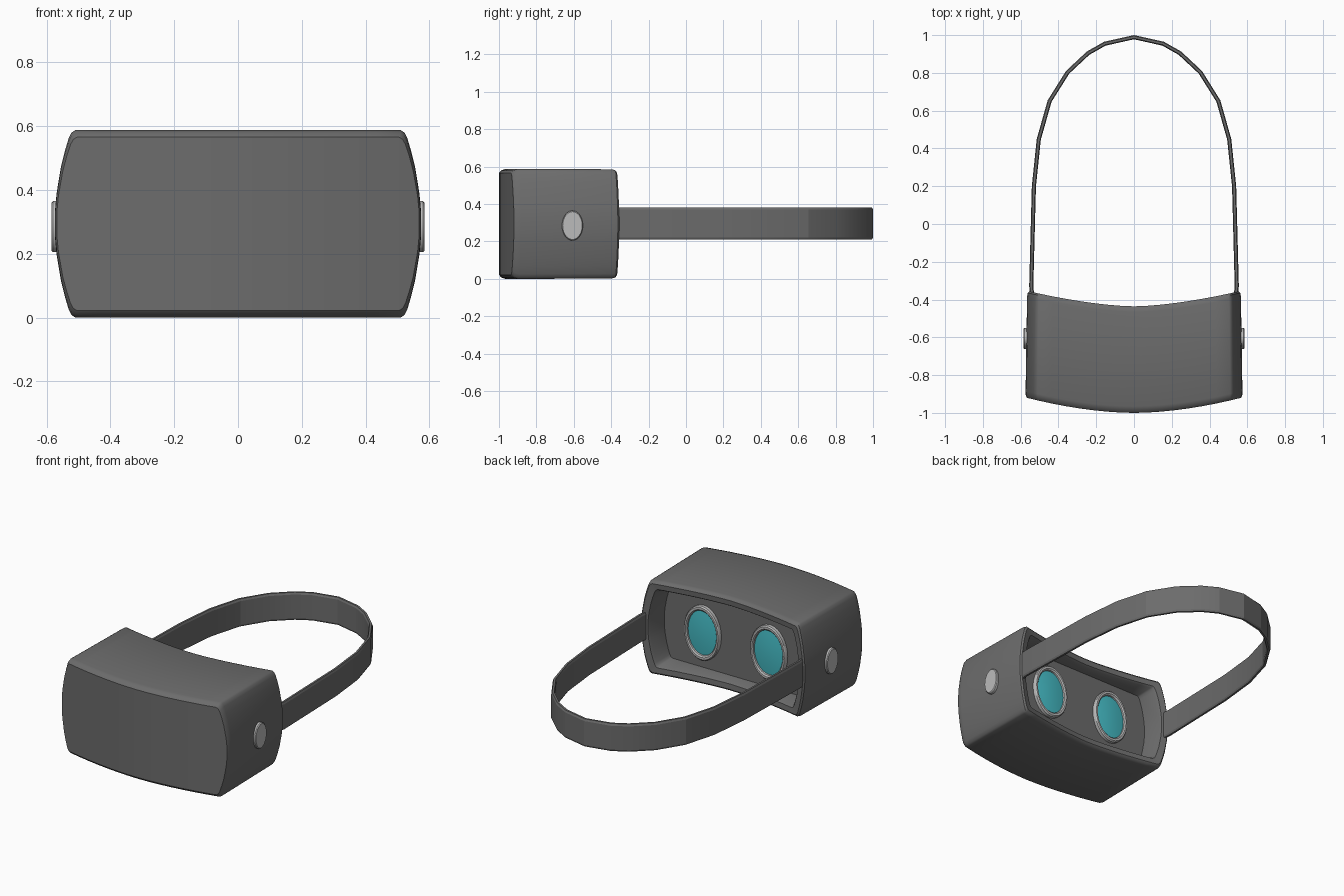
import bpy, bmesh, math
from mathutils import Vector

if "Cube" in bpy.data.objects:
    bpy.data.objects.remove(bpy.data.objects["Cube"])


def material(name, col):
    m = bpy.data.materials.new(name)
    m.diffuse_color = (*col, 1)
    m.use_nodes = True
    m.node_tree.nodes["Principled BSDF"].inputs["Base Color"].default_value = m.diffuse_color
    return m


DARK = material("dark_grey", (0.15, 0.15, 0.15))
LIGHT = material("light_grey", (0.5, 0.5, 0.5))
TEAL = material("teal_glass", (0.06, 0.5, 0.56))


def finish(name, bm, mat, angle):
    bmesh.ops.recalc_face_normals(bm, faces=bm.faces)
    me = bpy.data.meshes.new(name)
    bm.to_mesh(me)
    bm.free()
    ob = bpy.data.objects.new(name, me)
    bpy.context.collection.objects.link(ob)
    me.materials.append(mat)
    bpy.ops.object.select_all(action='DESELECT')
    ob.select_set(True)
    bpy.context.view_layer.objects.active = ob
    bpy.ops.object.shade_smooth_by_angle(angle=math.radians(angle))
    return ob


def bridge(bm, a, b, closed=True):
    n = len(a)
    for i in range(n if closed else n - 1):
        j = (i + 1) % n
        bm.faces.new((a[i], a[j], b[j], b[i]))


# Housing: bulged-side outline lofted front to back, then into the face recess
W, H, ZC = 0.575, 0.294, 0.294
side = [(0.51, 0.294), (0.522, 0.286), (0.531, 0.268), (0.543, 0.228),
        (0.555, 0.18), (0.569, 0.095), (0.574, 0.04)]
top = [(-x, z) for x, z in reversed(side)]
top += [(-0.51 + 1.02 * i / 14, 0.294) for i in range(1, 14)] + side
outline = top + [(x, -z) for x, z in reversed(top)]


def front(x):
    return -1.0 + 0.082 * abs(x / W) ** 1.8


def back(x):
    return -0.436 + 0.084 * abs(x / W) ** 1.6


bm = bmesh.new()
# inset in x, inset in z, y function
rings = [(0.006, 0.022, lambda x: front(x)),
         (0.001, 0.008, lambda x: front(x) + 0.012),
         (0.0, 0.0, lambda x: front(x) + 0.035),
         (0.008, 0.002, lambda x: back(x) - 0.03),
         (0.011, 0.007, lambda x: back(x) - 0.01),
         (0.02, 0.018, lambda x: back(x)),
         (0.055, 0.05, lambda x: back(x) - 0.003),
         (0.062, 0.058, lambda x: back(x) - 0.015),
         (0.075, 0.07, lambda x: -0.5)]
loops = []
for dx, dz, fy in rings:
    loop = []
    for x, z in outline:
        px = x * (1 - dx / W)
        loop.append(bm.verts.new((px, fy(px), ZC + z * (1 - dz / H))))
    loops.append(loop)
for a, b in zip(loops, loops[1:]):
    bridge(bm, a, b)
n = len(top)
for cap in (loops[0], loops[-1]):
    bridge(bm, cap[:n], cap[:n - 1:-1], closed=False)
finish("headset_housing", bm, DARK, 35)

# Head strap: rounded flat band swept along an arch
half = [(0.545, -0.43), (0.555, -0.33), (0.549, -0.1), (0.541, 0.2), (0.515, 0.45),
        (0.457, 0.655), (0.36, 0.81), (0.25, 0.913), (0.158, 0.965)]
path = [Vector(p) for p in half + [(0, 1.0)] + [(-x, y) for x, y in reversed(half)]]
section = [(0, 0.222), (0, 0.37), (0.005, 0.382), (0.017, 0.382),
           (0.022, 0.37), (0.022, 0.222), (0.017, 0.211), (0.005, 0.211)]
bm = bmesh.new()
loops = []
for i, p in enumerate(path):
    t = (path[min(i + 1, len(path) - 1)] - path[max(i - 1, 0)]).normalized()
    inward = Vector((-t.y, t.x))
    loops.append([bm.verts.new((*(p + inward * d), z)) for d, z in section])
for a, b in zip(loops, loops[1:]):
    bridge(bm, a, b)
bm.faces.new(loops[0])
bm.faces.new(loops[-1])
finish("head_strap", bm, DARK, 16)


# Elliptical turned parts: profile of (radius scale, offset along axis)
def turned(name, profile, centre, axis, rw, rh, mat, cap, seg=28):
    bm = bmesh.new()
    loops = []
    for s, h in profile:
        loop = []
        for k in range(seg):
            a = 2 * math.pi * k / seg
            u, v = rw * s * math.cos(a), rh * s * math.sin(a)
            loc = Vector((u, h, v)) if axis == 'Y' else Vector((h, u, v))
            loop.append(bm.verts.new(Vector(centre) + loc))
        loops.append(loop)
    for a, b in zip(loops, loops[1:]):
        bridge(bm, a, b)
    if cap:
        bm.faces.new(loops[-1])
    finish(name, bm, mat, 35)


for sx, tag in ((-1, "left"), (1, "right")):
    c = (0.228 * sx, -0.5, 0.29)
    turned(tag + "_lens_ring", [(1, -0.005), (1, 0.02), (0.96, 0.027), (0.88, 0.027),
                                (0.83, 0.02), (0.82, 0.008)],
           c, 'Y', 0.122, 0.168, LIGHT, False)
    turned(tag + "_lens", [(0.825, 0.01), (0.6, 0.014), (0.3, 0.017), (0.1, 0.018)],
           c, 'Y', 0.122, 0.168, TEAL, True)
    turned(tag + "_side_button", [(1, -0.012 * sx), (1, 0.011 * sx), (0.93, 0.016 * sx)],
           (0.569 * sx, -0.607, 0.285), 'X', 0.056, 0.08, LIGHT, True)
